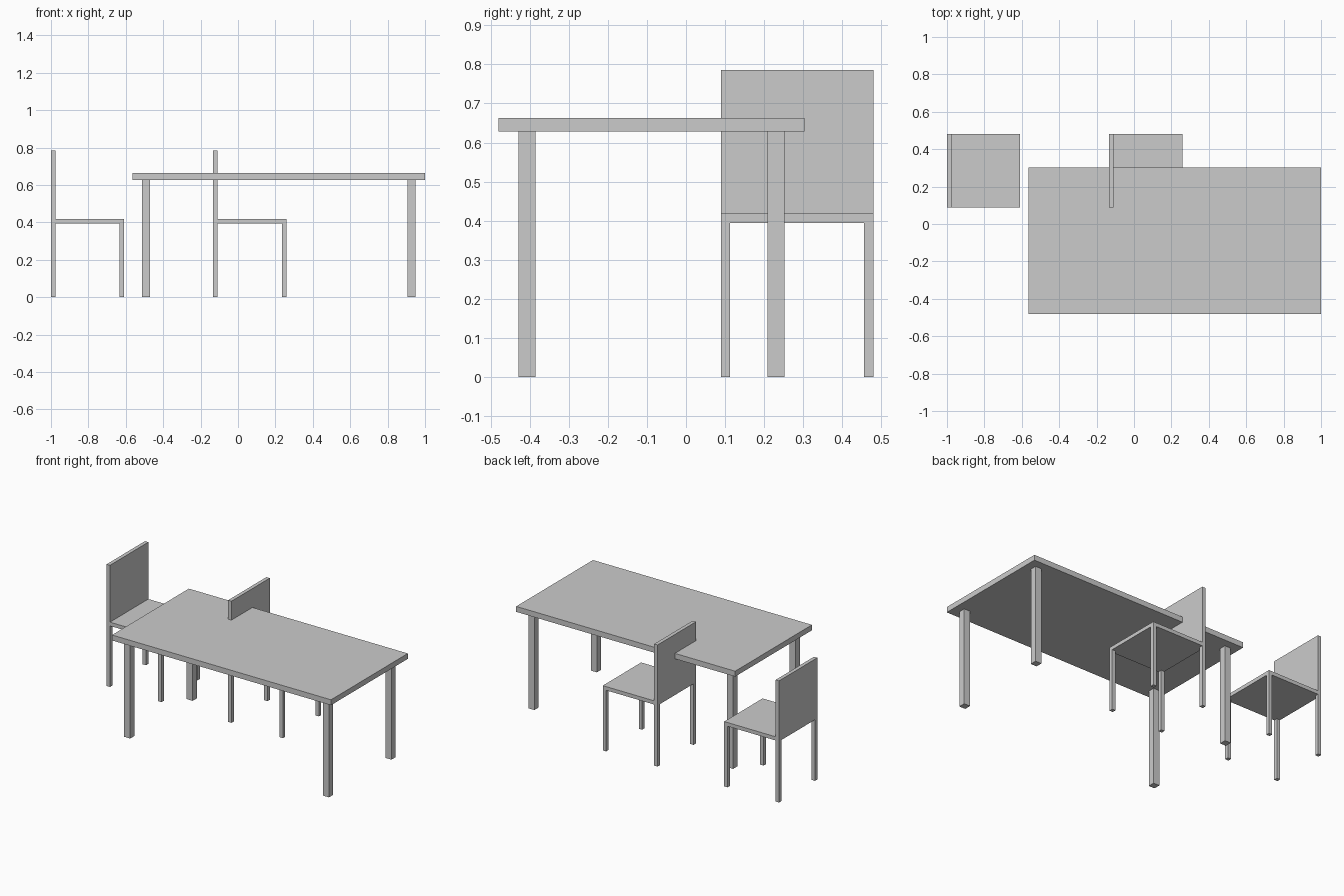
import bpy
import bmesh
from mathutils import Vector

if "Cube" in bpy.data.objects:
    bpy.data.objects.remove(bpy.data.objects["Cube"])

grey = bpy.data.materials.new("light_grey")
grey.diffuse_color = (0.6, 0.6, 0.6, 1)
grey.use_nodes = True
grey.node_tree.nodes["Principled BSDF"].inputs["Base Color"].default_value = grey.diffuse_color


def box(name, lo, hi):
    """Box spanning two opposite corners."""
    lo, hi = Vector(lo), Vector(hi)
    mesh = bpy.data.meshes.new(name)
    bm = bmesh.new()
    bmesh.ops.create_cube(bm, size=1)
    for v in bm.verts:
        v.co *= hi - lo
        v.co = Vector(v.co)
    bm.to_mesh(mesh)
    bm.free()
    mesh.materials.append(grey)
    obj = bpy.data.objects.new(name, mesh)
    obj.location = (lo + hi) / 2
    bpy.context.collection.objects.link(obj)
    return obj


# multiply per axis without relying on vector-vector products
def scaled_box(name, lo, hi):
    obj = bpy.data.objects.new(name, bpy.data.meshes.new(name))
    bm = bmesh.new()
    bmesh.ops.create_cube(bm, size=1)
    bmesh.ops.scale(bm, vec=Vector(hi) - Vector(lo), verts=bm.verts)
    bmesh.ops.translate(bm, vec=(Vector(hi) + Vector(lo)) / 2, verts=bm.verts)
    bm.to_mesh(obj.data)
    bm.free()
    obj.data.materials.append(grey)
    bpy.context.collection.objects.link(obj)
    return obj


box = scaled_box


def legs(prefix, x0, x1, y0, y1, size, top):
    """Four square legs at the corners of a rectangle."""
    for sx, x in (("left", x0), ("right", x1 - size)):
        for sy, y in (("front", y0), ("back", y1 - size)):
            box(f"{prefix}_leg_{sy}_{sx}", (x, y, 0), (x + size, y + size, top))


# Table
box("table_top", (-0.563, -0.48, 0.628), (1.0, 0.303, 0.663))
legs("table", -0.513, 0.949, -0.428, 0.252, 0.043, 0.628)

# Two chairs facing +x
for name, x in (("left_chair", -1.0), ("middle_chair", -0.133)):
    y0, y1, w = 0.089, 0.48, 0.391
    box(f"{name}_seat", (x, y0, 0.394), (x + w, y1, 0.418))
    box(f"{name}_backrest", (x, y0, 0.418), (x + 0.024, y1, 0.785))
    legs(name, x, x + w, y0, y1, 0.024, 0.394)
